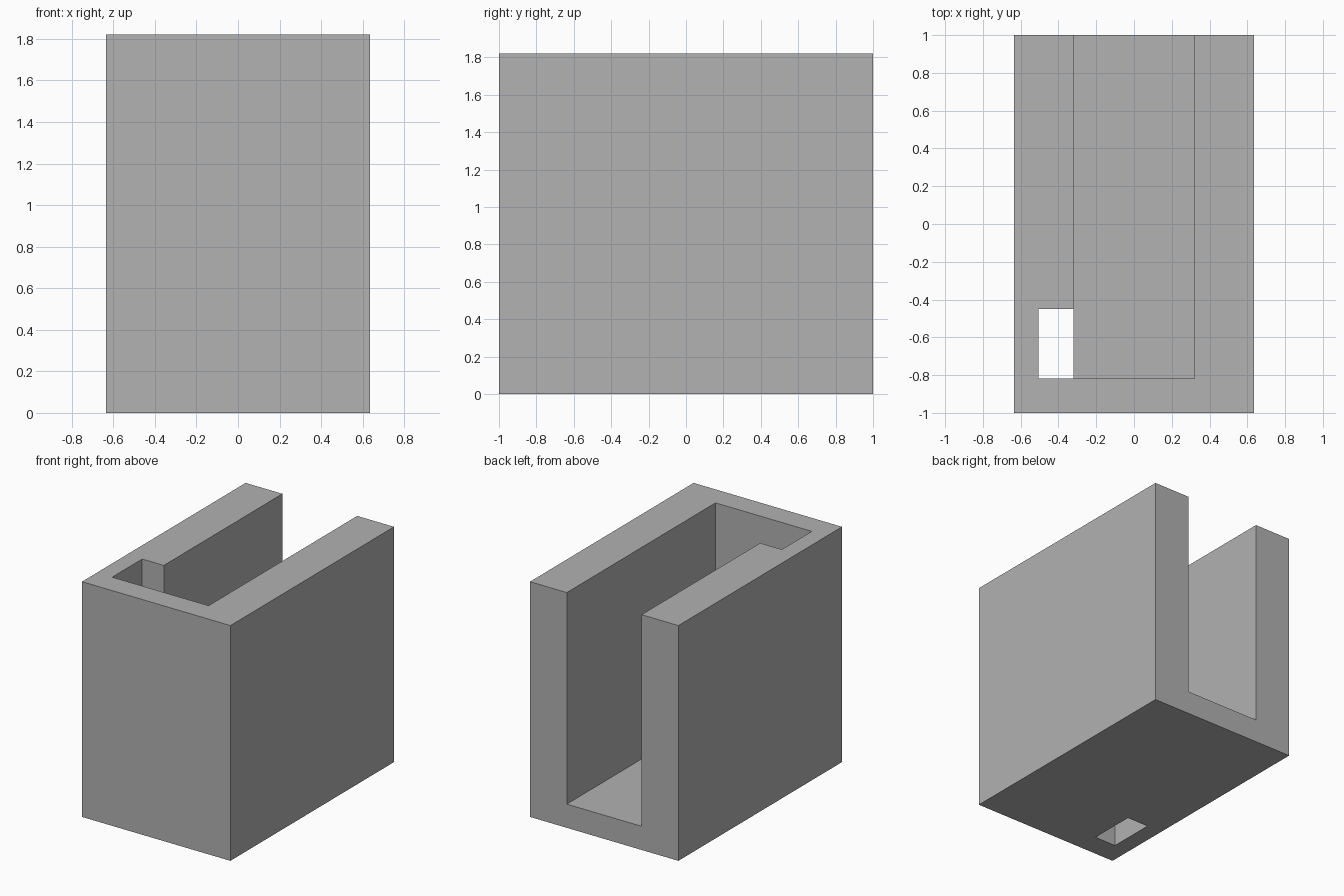
import bpy
import bmesh
from mathutils import Vector

if "Cube" in bpy.data.objects:
    bpy.data.objects.remove(bpy.data.objects["Cube"], do_unlink=True)

WIDTH, DEPTH, HEIGHT = 1.27, 2.0, 1.82
WALL = 0.183      # front wall and floor thickness
INNER = 0.32      # half width of the channel
OVER = 0.2        # how far cutters run past the block

grey = bpy.data.materials.new("plain grey")
grey.use_nodes = True
color = (0.445, 0.445, 0.445, 1)
grey.diffuse_color = color
grey.node_tree.nodes["Principled BSDF"].inputs["Base Color"].default_value = color


def box(name, low, high):
    """Box between two opposite corners."""
    low, high = Vector(low), Vector(high)
    bm = bmesh.new()
    bmesh.ops.create_cube(bm, size=1)
    for v in bm.verts:
        v.co = (low + high) / 2 + v.co * (high - low)
    mesh = bpy.data.meshes.new(name)
    bm.to_mesh(mesh)
    bm.free()
    mesh.materials.append(grey)
    obj = bpy.data.objects.new(name, mesh)
    bpy.context.collection.objects.link(obj)
    return obj


def cut(target, cutter):
    """Subtract the cutter, apply the result and discard the cutter."""
    cutter.hide_render = True
    mod = target.modifiers.new("cut", 'BOOLEAN')
    mod.operation = 'DIFFERENCE'
    mod.solver = 'EXACT'
    mod.object = cutter
    bpy.context.view_layer.objects.active = target
    bpy.ops.object.modifier_apply(modifier=mod.name)
    bpy.data.objects.remove(cutter, do_unlink=True)


# Outer block
block = box("channel_block", (-WIDTH / 2, -DEPTH / 2, 0), (WIDTH / 2, DEPTH / 2, HEIGHT))

# Channel open at the top and back
front = -DEPTH / 2 + WALL
cut(block, box("channel_cutter", (-INNER, front, WALL),
               (INNER, DEPTH / 2 + OVER, HEIGHT + OVER)))

# Side slot running right through the floor
cut(block, box("slot_cutter", (-0.505, front, -OVER),
               (-INNER, -0.45, HEIGHT + OVER)))
